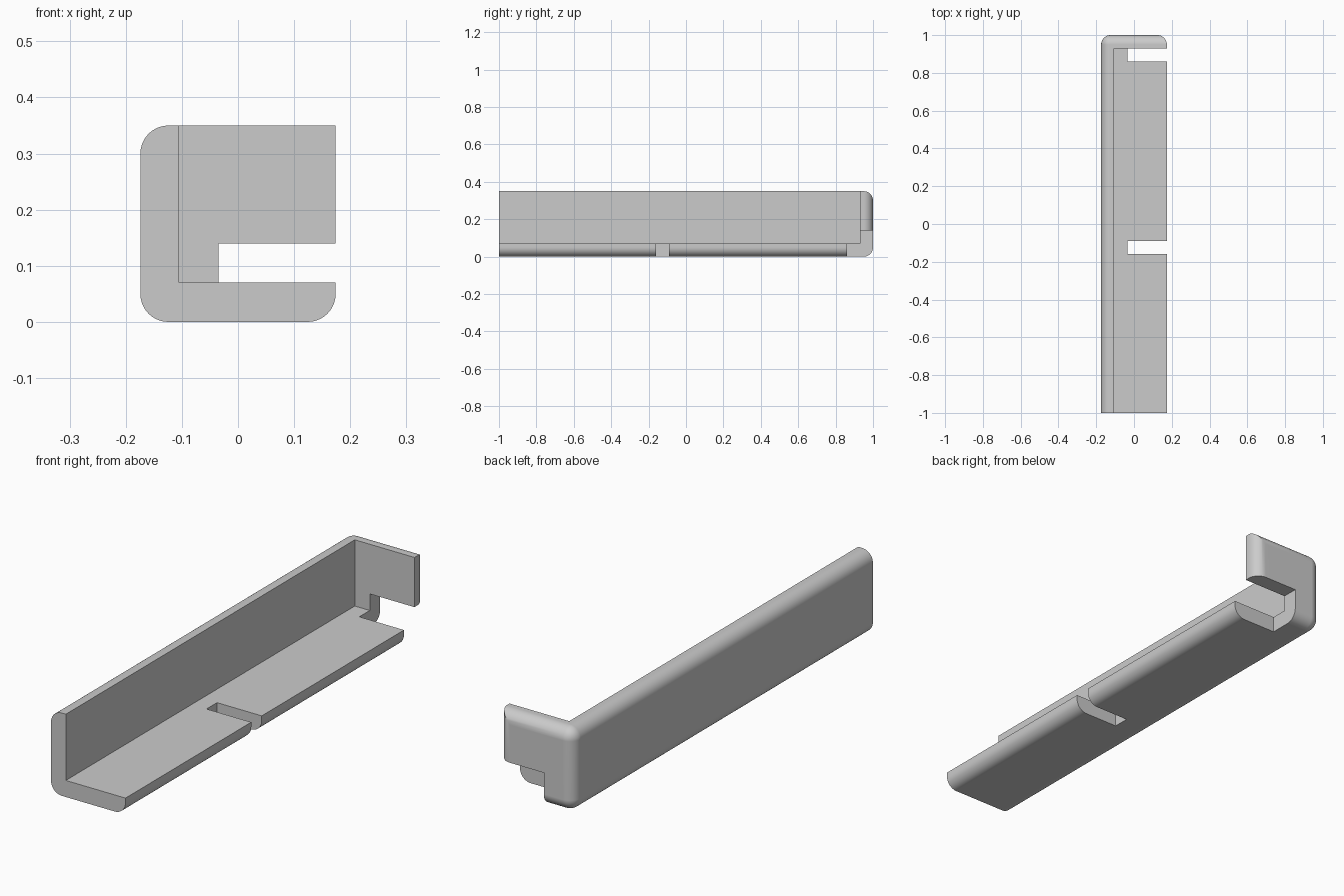
import bpy
import bmesh
from mathutils import Vector

default = bpy.data.objects.get("Cube")
if default:
    bpy.data.objects.remove(default, do_unlink=True)

HALF_W, HALF_L, HEIGHT = 0.174, 1.0, 0.35
WALL, RADIUS = 0.07, 0.05
INNER_X, SLOT_X = -0.105, -0.035
OUT = 1.5  # overshoot for the cutters

grey = bpy.data.materials.new("plain grey")
grey.use_nodes = True
colour = (0.6, 0.6, 0.6, 1)
grey.diffuse_color = colour
grey.node_tree.nodes["Principled BSDF"].inputs["Base Color"].default_value = colour


def box(name, low, high, rounded=None):
    """Box between two corners, with chosen edges filleted."""
    low, high = Vector(low), Vector(high)
    bm = bmesh.new()
    bmesh.ops.create_cube(bm, size=1)
    for v in bm.verts:
        v.co = (low + high) / 2 + v.co * (high - low)
    if rounded:
        edges = [e for e in bm.edges if rounded((e.verts[0].co + e.verts[1].co) / 2)]
        bmesh.ops.bevel(bm, geom=edges, offset=RADIUS, segments=10,
                        profile=0.5, affect='EDGES', clamp_overlap=True)
    mesh = bpy.data.meshes.new(name)
    bm.to_mesh(mesh)
    bm.free()
    obj = bpy.data.objects.new(name, mesh)
    bpy.context.collection.objects.link(obj)
    return obj


def fillet_edge(mid):
    """All edges of the back face and lengthwise edges, but not the open top right or front."""
    at_front = mid.y < -HALF_L + 0.01
    lengthwise = abs(mid.y) < 0.01
    open_corner = lengthwise and mid.x > 0 and mid.z > HEIGHT / 2
    return not at_front and not open_corner


# Solid outer body with rounded edges
bracket = box("angle_bracket", (-HALF_W, -HALF_L, 0), (HALF_W, HALF_L, HEIGHT), fillet_edge)
bracket.data.materials.append(grey)

# Inner hollow, middle floor slot and back corner notch
cutters = [
    box("hollow_cutter", (INNER_X, -OUT, WALL), (OUT, HALF_L - WALL, OUT)),
    box("middle_slot_cutter", (SLOT_X, -0.16, -OUT), (OUT, -0.09, HEIGHT / 2)),
    box("back_notch_cutter", (SLOT_X, HALF_L - 2 * WALL, -OUT), (OUT, OUT, 2 * WALL)),
]
bpy.ops.object.select_all(action='DESELECT')
bracket.select_set(True)
bpy.context.view_layer.objects.active = bracket
for cutter in cutters:
    cutter.hide_render = True
    cut = bracket.modifiers.new(cutter.name, 'BOOLEAN')
    cut.operation = 'DIFFERENCE'
    cut.solver = 'EXACT'
    cut.object = cutter
    bpy.ops.object.modifier_apply(modifier=cut.name)
    bpy.data.objects.remove(cutter, do_unlink=True)

# Smooth fillets, crisp cut edges, flat broad faces
bpy.ops.object.shade_smooth_by_angle(angle=0.5)
normals = bracket.modifiers.new("even_shading", 'WEIGHTED_NORMAL')
normals.keep_sharp = True
